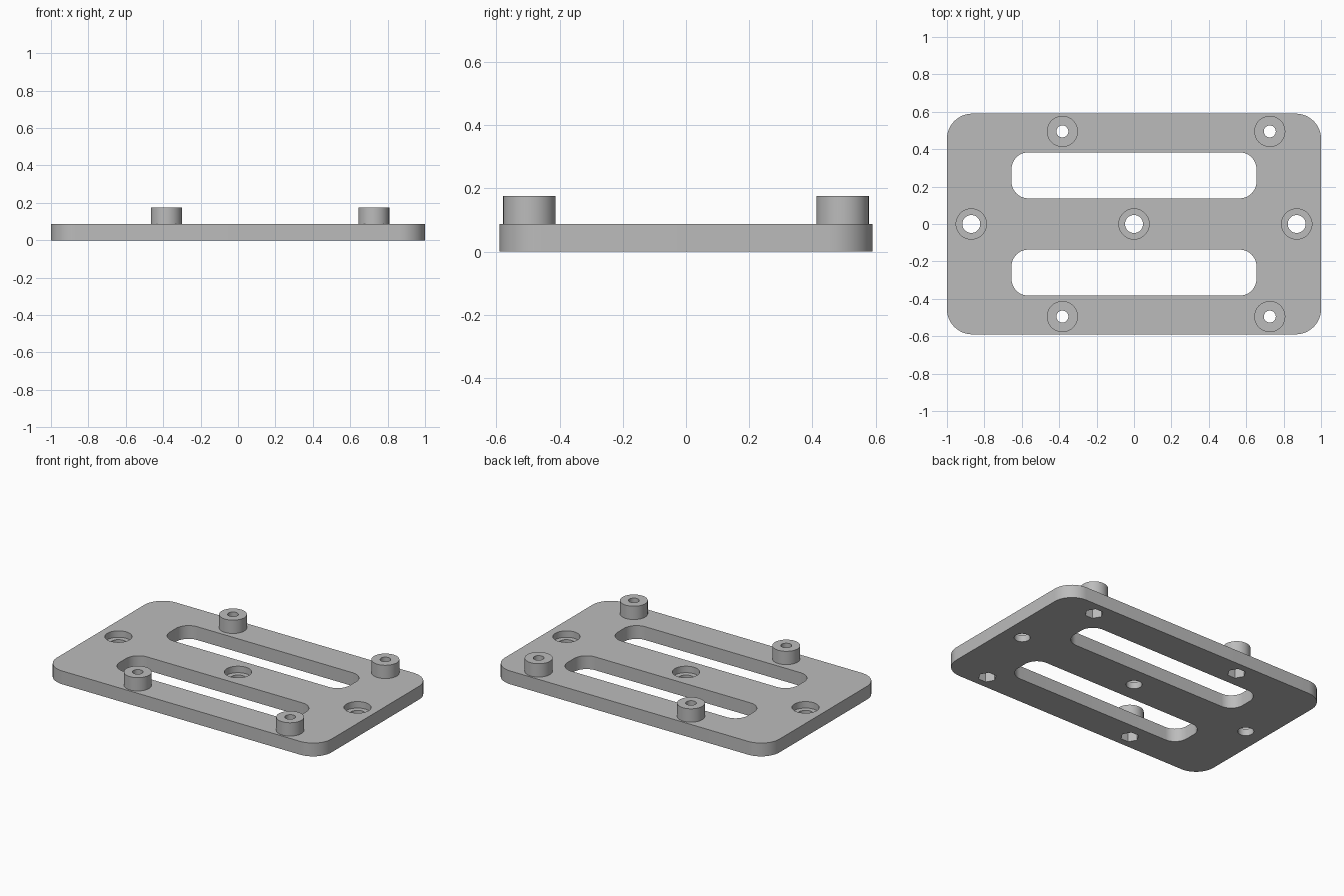
import bpy
import math

if "Cube" in bpy.data.objects:
    bpy.data.objects.remove(bpy.data.objects["Cube"], do_unlink=True)

PLATE_T = 0.0875
BOSS_TOP = 0.175

grey = bpy.data.materials.new("plain grey")
grey.use_nodes = True
colour = (0.5, 0.5, 0.5, 1)
grey.diffuse_color = colour
grey.node_tree.nodes["Principled BSDF"].inputs["Base Color"].default_value = colour


def prism(name, outline, z0, z1):
    """Closed solid from a flat outline, between two heights."""
    n = len(outline)
    verts = [(x, y, z) for z in (z0, z1) for x, y in outline]
    faces = [tuple(reversed(range(n))), tuple(range(n, 2 * n))]
    faces += [(i, (i + 1) % n, (i + 1) % n + n, i + n) for i in range(n)]
    mesh = bpy.data.meshes.new(name)
    mesh.from_pydata(verts, [], faces)
    mesh.materials.append(grey)
    obj = bpy.data.objects.new(name, mesh)
    bpy.context.collection.objects.link(obj)
    return obj


def circle(x, y, r, sides=48):
    return [(x + r * math.cos(2 * math.pi * i / sides),
             y + r * math.sin(2 * math.pi * i / sides)) for i in range(sides)]


def rounded_box(x, y, half_x, half_y, r, steps=12):
    corners = [(1, 1), (-1, 1), (-1, -1), (1, -1)]
    return [(x + sx * (half_x - r) + r * math.cos(a),
             y + sy * (half_y - r) + r * math.sin(a))
            for q, (sx, sy) in enumerate(corners)
            for a in (math.pi / 2 * (q + i / steps) for i in range(steps + 1))]


def combine(target, tool, operation):
    """Apply a boolean and discard the tool."""
    tool.hide_render = True
    mod = target.modifiers.new("shape", "BOOLEAN")
    mod.operation, mod.object, mod.solver = operation, tool, "EXACT"
    bpy.context.view_layer.objects.active = target
    bpy.ops.object.modifier_apply(modifier=mod.name)
    bpy.data.objects.remove(tool, do_unlink=True)


# Base plate with rounded corners
plate = prism("mounting_plate", rounded_box(0, 0, 1, 0.59, 0.135), 0, PLATE_T)

# Two long slots
for side in (-1, 1):
    slot = prism("slot_cutter", rounded_box(0, side * 0.26, 0.655, 0.123, 0.09), -0.1, 0.3)
    combine(plate, slot, "DIFFERENCE")

# Counterbored screw holes along the centre line
for x in (-0.87, 0, 0.87):
    combine(plate, prism("hole_cutter", circle(x, 0, 0.048), -0.1, 0.3), "DIFFERENCE")
    combine(plate, prism("bore_cutter", circle(x, 0, 0.081), 0.045, 0.3), "DIFFERENCE")

# Standoffs with through holes and hexagonal nut pockets underneath
for x in (-0.383, 0.726):
    for y in (-0.495, 0.495):
        combine(plate, prism("standoff", circle(x, y, 0.083), 0.04, BOSS_TOP), "UNION")
        combine(plate, prism("hole_cutter", circle(x, y, 0.032), -0.1, 0.3), "DIFFERENCE")
        combine(plate, prism("nut_cutter", circle(x, y, 0.056, 6), -0.1, 0.09), "DIFFERENCE")

# Smooth rounds, crisp edges
bpy.ops.object.select_all(action="DESELECT")
plate.select_set(True)
bpy.context.view_layer.objects.active = plate
bpy.ops.object.shade_smooth_by_angle(angle=math.radians(30))
